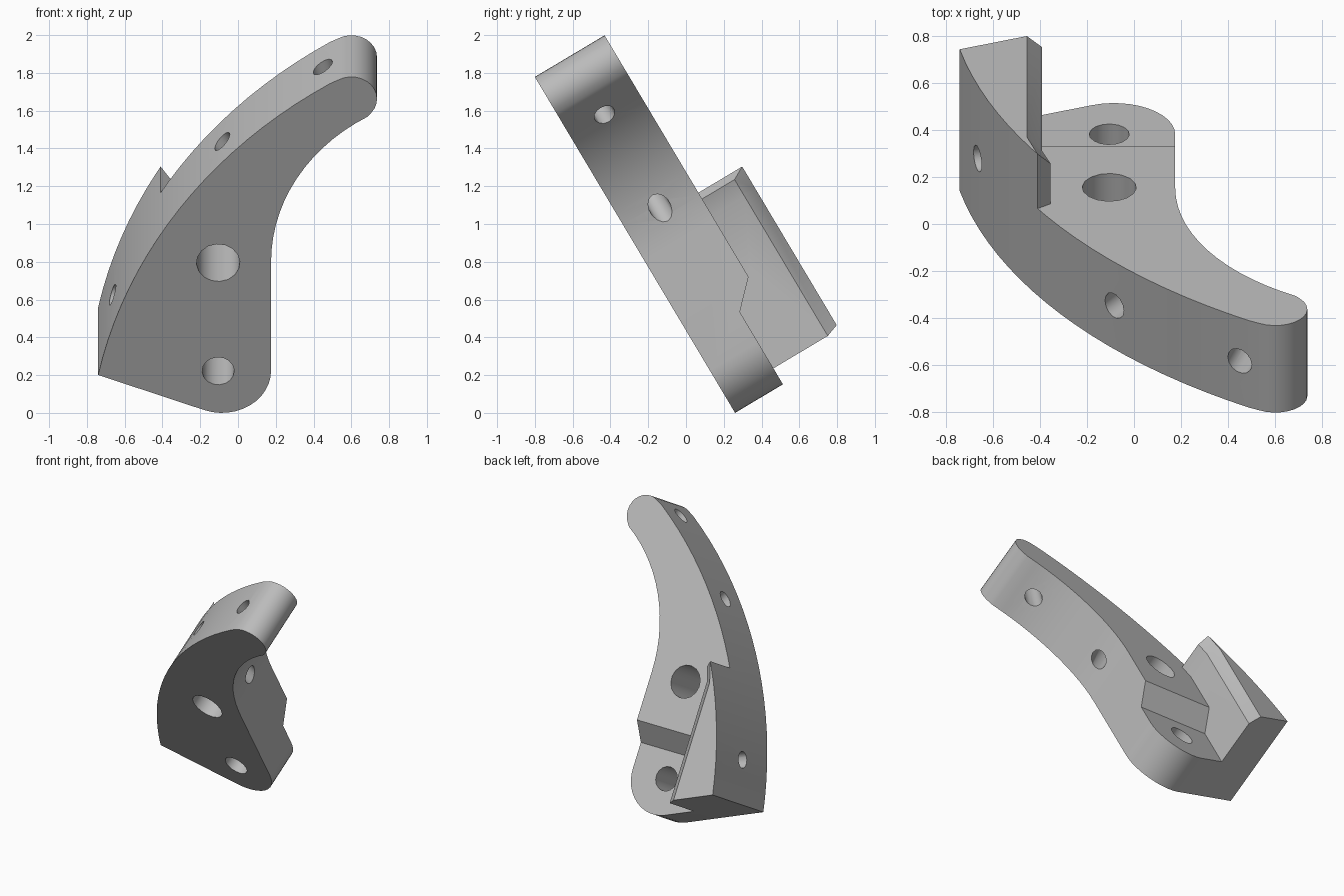
import bpy, bmesh
from math import sin, cos, radians
from mathutils import Vector

if "Cube" in bpy.data.objects:
    bpy.data.objects.remove(bpy.data.objects["Cube"], do_unlink=True)

grey = bpy.data.materials.new("plain grey")
grey.use_nodes = True
grey.diffuse_color = (0.5, 0.5, 0.5, 1)
grey.node_tree.nodes["Principled BSDF"].inputs["Base Color"].default_value = (0.5, 0.5, 0.5, 1)

# Tilted frame: x across, v up along the plate, w through its thickness
LEAN = radians(30.8)
UP = Vector((0, -sin(LEAN), cos(LEAN)))
OUT = Vector((0, cos(LEAN), sin(LEAN)))


def place(x, v, w):
    return Vector((x, 0.26, 0)) + UP * v + OUT * w


def loft(name, rings):
    """Solid skinned through matching rings of points, capped at both ends."""
    bm = bmesh.new()
    loops = [[bm.verts.new(p) for p in ring] for ring in rings]
    n = len(loops[0])
    for a, b in zip(loops, loops[1:]):
        for i in range(n):
            j = (i + 1) % n
            bm.faces.new((a[i], a[j], b[j], b[i]))
    bm.faces.new(loops[0])
    bm.faces.new(loops[-1])
    bmesh.ops.recalc_face_normals(bm, faces=bm.faces)
    mesh = bpy.data.meshes.new(name)
    bm.to_mesh(mesh)
    bm.free()
    obj = bpy.data.objects.new(name, mesh)
    bpy.context.collection.objects.link(obj)
    mesh.materials.append(grey)
    return obj


def arc(cx, cv, r, start, end, steps):
    angles = [radians(start + (end - start) * i / steps) for i in range(steps + 1)]
    return [(cx + r * cos(a), cv + r * sin(a)) for a in angles]


def rod(name, start, end, r, sides=16):
    """Round cutter between two points in the plate frame."""
    a, b = place(*start), place(*end)
    axis = (b - a).normalized()
    s = axis.orthogonal().normalized()
    t = axis.cross(s)
    ring = [s * r * cos(radians(360 * i / sides)) + t * r * sin(radians(360 * i / sides))
            for i in range(sides)]
    return loft(name, [[p + q for q in ring] for p in (a, b)])


# Curved bracket outline: foot, hollow inner edge, round tip, bowed outer edge
outline = arc(-0.085, 0.26, 0.26, -111, 0, 12)
outline += arc(1.215, 0.93, 1.04, 180, 120.5, 14)
outline += arc(0.6, 1.935, 0.136, -40, 121, 12)
outline += arc(1.974, -0.304, 2.767, 122.5, 168.8, 20)
bracket = loft("curved_bracket", [[place(x, v, w) for x, v in outline] for w in (0, 0.70)])

# Clearance behind the plate, leaving a rail with a bevelled inner edge
layers = []
for w, shift in ((0.43, 0), (0.63, 0), (0.70, 1), (0.77, 2)):
    edge = [(-0.39 - 0.065 * shift, -0.4), (-0.39 - 0.065 * shift, 0.96),
            (-0.355 - 0.055 * shift, 1.0625 + 0.039 * shift),
            (-0.63, 1.257), (-0.63, 2.6), (1.2, 2.6), (1.2, -0.4)]
    layers.append([place(x, v, w) for x, v in edge])
cutters = [loft("rail_clearance", layers)]

# Thinner foot pocket with a sloped step
step = [(-0.4, 0.295), (0.446, 0.295), (0.603, 0.45), (-0.4, 0.45)]
cutters.append(loft("foot_pocket", [[place(x, v, w) for v, w in step] for x in (-0.39, 0.6)]))

# Two bolt holes through the plate
for name, v, r in (("large_hole", 0.925, 0.115), ("small_hole", 0.258, 0.085)):
    cutters.append(rod(name, (-0.105, v, -0.1), (-0.105, v, 0.9), r))


# Cross holes from the outer edge: two through, one blind
def cross_hole(name, a, b, before, after):
    a, b = Vector(a), Vector(b)
    d = (b - a).normalized()
    cutters.append(rod(name, a - d * before, b + d * after, 0.058, 14))


cross_hole("tip_cross_hole", (0.45, 2.0, 0.215), (0.53, 1.71, 0.215), 0.15, 0.15)
cross_hole("middle_cross_hole", (-0.08, 1.54, 0.215), (0.2, 1.133, 0.215), 0.15, 0.15)
cross_hole("rail_cross_hole", (-0.67, 0.53, 0.336), (-0.45, 0.46, 0.336), 0.15, 0)

# Apply the cuts, then remove the cutters
bpy.ops.object.select_all(action='DESELECT')
bpy.context.view_layer.objects.active = bracket
bracket.select_set(True)
for cutter in cutters:
    mod = bracket.modifiers.new(cutter.name, 'BOOLEAN')
    mod.operation = 'DIFFERENCE'
    mod.solver = 'EXACT'
    mod.object = cutter
    cutter.hide_render = True
    bpy.ops.object.modifier_apply(modifier=mod.name)
for cutter in cutters:
    bpy.data.objects.remove(cutter, do_unlink=True)
bpy.ops.object.shade_smooth_by_angle(angle=radians(30))
